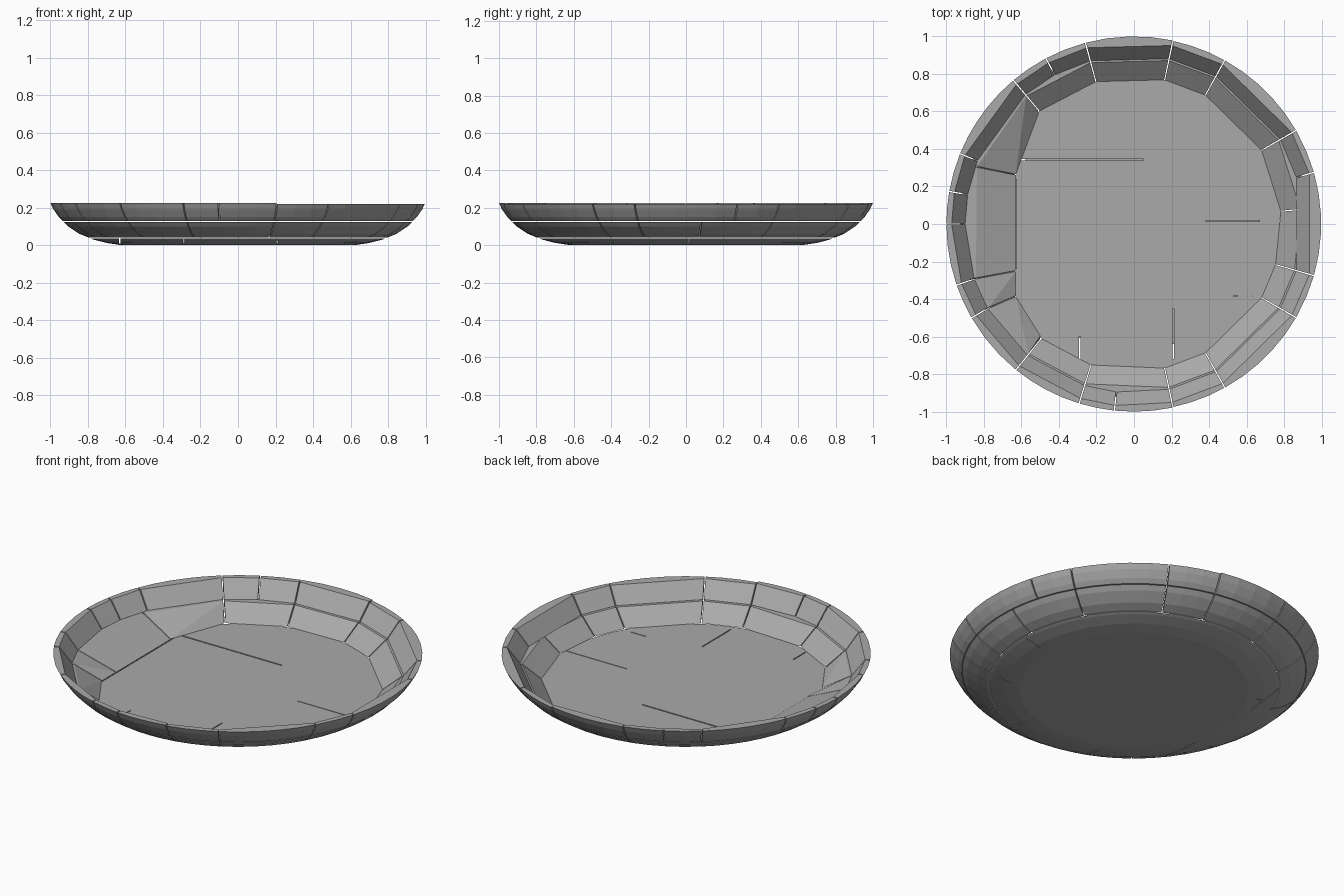
import bpy, bmesh, math
from math import cos, sin, radians
from mathutils import Vector

if "Cube" in bpy.data.objects:
    bpy.data.objects.remove(bpy.data.objects["Cube"])

grey = bpy.data.materials.new("stone grey")
grey.diffuse_color = (0.4, 0.4, 0.4, 1)
grey.use_nodes = True
grey.node_tree.nodes["Principled BSDF"].inputs["Base Color"].default_value = grey.diffuse_color

# outer bowl profile: (z, radius)
PROFILE = [(0, .62), (.012, .70), (.03, .77), (.06, .845), (.1, .905),
           (.15, .955), (.19, .983), (.225, 1.0)]


def outer_radius(z):
    for (z0, r0), (z1, r1) in zip(PROFILE, PROFILE[1:]):
        if z <= z1:
            return r0 + (r1 - r0) * (z - z0) / (z1 - z0)
    return 1.0


def polar(r, a, z):
    return Vector((r * cos(a), r * sin(a), z))


def outer_arc(a0, a1, z0, z1):
    """Points on the bowl's outer skin between two angles and heights."""
    n = max(2, round((a1 - a0) / radians(6)))
    zs = [z0] + [z for z, _ in PROFILE if z0 + .005 < z < z1 - .005] + [z1]
    return [polar(outer_radius(z), a0 + (a1 - a0) * i / n, z)
            for z in zs for i in range(n + 1)]


def hull(name, points):
    """Convex chunk around a set of points."""
    bm = bmesh.new()
    for p in points:
        bm.verts.new(p)
    res = bmesh.ops.convex_hull(bm, input=bm.verts)
    junk = {g for g in res["geom_interior"] + res["geom_unused"]
            if isinstance(g, bmesh.types.BMVert) and g.is_valid}
    bmesh.ops.delete(bm, geom=list(junk), context='VERTS')
    bmesh.ops.dissolve_limit(bm, angle_limit=radians(.5), verts=bm.verts, edges=bm.edges)
    bmesh.ops.recalc_face_normals(bm, faces=bm.faces)
    me = bpy.data.meshes.new(name)
    bm.to_mesh(me)
    bm.free()
    me.materials.append(grey)
    ob = bpy.data.objects.new(name, me)
    bpy.context.collection.objects.link(ob)
    return ob


GAP = radians(.2)

# upper wall tiles: curved outside, flat inside
UPPER = [-16, 16, 30, 61, 78, 105, 118, 130, 158, 170, 180, 199, 210, 231,
         253, 264, 282, 299, 330, 344]
for i, (d0, d1) in enumerate(zip(UPPER, UPPER[1:])):
    a0, a1 = radians(d0) + GAP, radians(d1) - GAP
    top = .225 if 78 <= d0 < 282 else .22
    pts = outer_arc(a0, a1, .128, top)
    for a in (a0, a1):
        pts += [polar(.972, a, top), polar(.9, a, .128)]
    hull(f"rim_tile_{i}", pts)

# lower wall tiles; the left ones slope down to a straight floor seam
LOWER = [5, 30, 61, 78, 105, 130, 160, 199, 210, 231, 253, 282, 299, 330, 344, 365]
SEAM = -.63
for i, (d0, d1) in enumerate(zip(LOWER, LOWER[1:])):
    a0, a1 = radians(d0) + GAP, radians(d1) - GAP
    pts = outer_arc(a0, a1, .04, .124)
    for a in (a0, a1):
        pts.append(polar(.89, a, .124))
        if 130 <= d0 < 231:
            y = .77 * sin(a)
            pts.append(Vector((SEAM if abs(y) < .5 else .79 * cos(a), y, .04)))
        else:
            pts.append(polar(.785, a, .04))
    hull(f"lower_tile_{i}", pts)

# floor disc
floor = hull("floor", outer_arc(0, math.tau * .9999, 0, .036))


# thin cracks cut into the floor
CRACKS = [(SEAM, .05, .338, .346), (.38, .78, .013, .018),
          (.53, .63, -.386, -.381), (.206, .212, -.72, -.45),
          (-.292, -.286, -.78, -.6), (SEAM - .003, SEAM + .003, -.62, .62)]
for i, (x0, x1, y0, y1) in enumerate(CRACKS):
    cutter = hull(f"crack_cutter_{i}", [Vector((x, y, z)) for x in (x0, x1)
                                        for y in (y0, y1) for z in (.008, .1)])
    cutter.hide_render = True
    cutter.hide_set(True)
    mod = floor.modifiers.new(f"crack_{i}", 'BOOLEAN')
    mod.operation = 'DIFFERENCE'
    mod.solver = 'EXACT'
    mod.object = cutter
